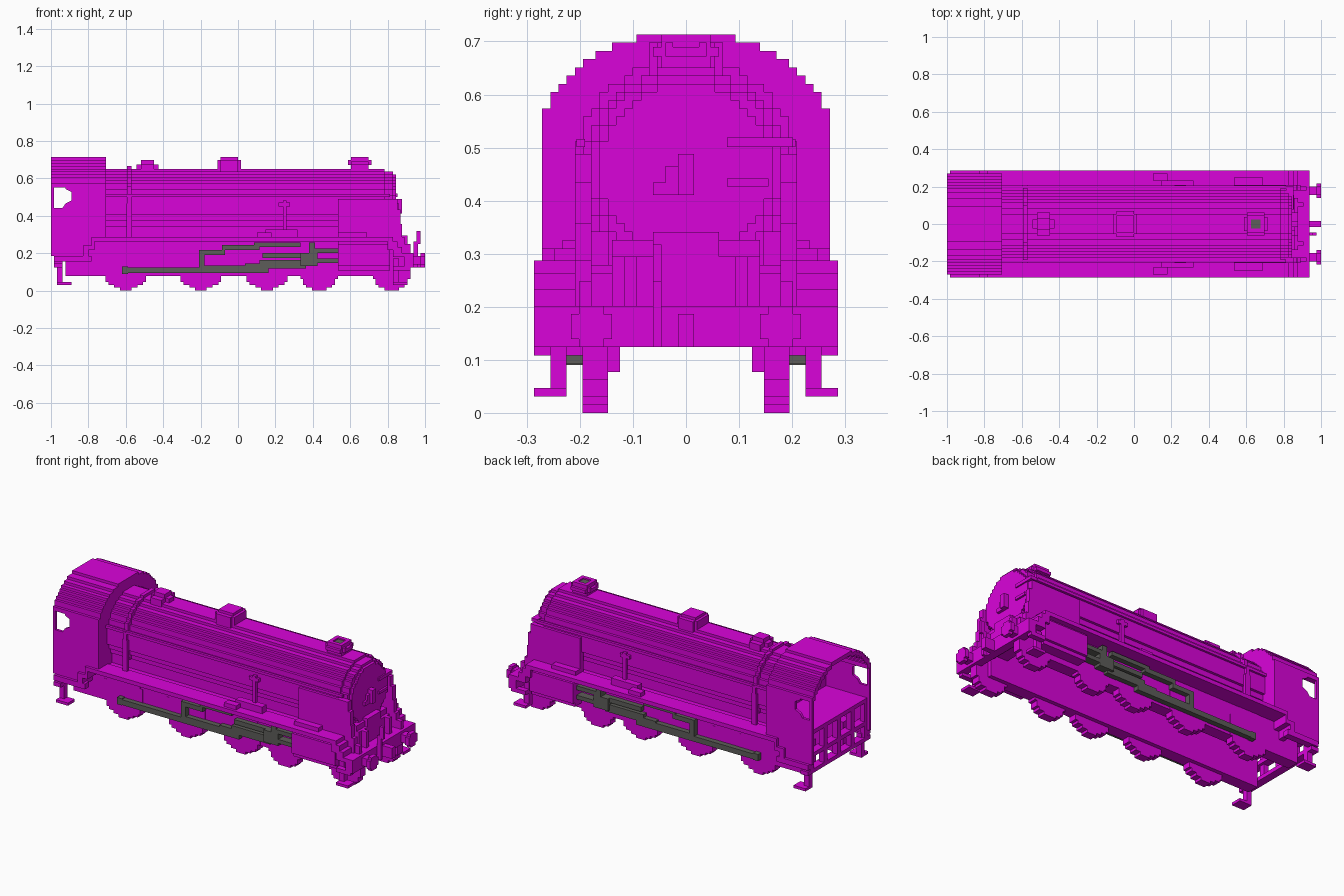
import bpy, bmesh
from math import sqrt, floor
from mathutils import Vector

cube = bpy.data.objects.get("Cube")
if cube:
    bpy.data.objects.remove(cube)

U = 2 / 129          # one block; x runs 0..129 along the engine


def material(name, colour):
    m = bpy.data.materials.new(name)
    m.use_nodes = True
    m.diffuse_color = colour
    m.node_tree.nodes["Principled BSDF"].inputs["Base Color"].default_value = colour
    return m


purple = material("purple paint", (0.7, 0.001, 0.7, 1))
grey = material("rod grey", (0.11, 0.11, 0.1, 1))


class Part:
    """Collects extruded outlines in block units, then becomes one object."""

    def __init__(self, name, mat=purple, mirror=False):
        self.name, self.mat, self.mirror = name, mat, mirror
        self.bm = bmesh.new()

    def extrude(self, pts, axis, lo, hi):
        def ring(d):
            spots = [(d, *p) if axis == "x" else (p[0], d, p[1]) for p in pts]
            return [self.bm.verts.new(Vector((x - 64.5, y, z)) * U) for x, y, z in spots]
        a, b = ring(lo), ring(hi)
        self.bm.faces.new(a)
        self.bm.faces.new(b[::-1])
        for i in range(len(pts)):
            self.bm.faces.new((a[i], a[i - 1], b[i - 1], b[i]))
        return self

    def box(self, x0, x1, y0, y1, z0, z1):
        return self.extrude([(x0, z0), (x1, z0), (x1, z1), (x0, z1)], "y", y0, y1)

    def done(self):
        if self.mirror:
            twin = bmesh.ops.duplicate(self.bm, geom=self.bm.faces[:])["geom"]
            for v in (g for g in twin if isinstance(g, bmesh.types.BMVert)):
                v.co.y = -v.co.y
        bmesh.ops.recalc_face_normals(self.bm, faces=self.bm.faces[:])
        me = bpy.data.meshes.new(self.name)
        self.bm.to_mesh(me)
        self.bm.free()
        me.materials.append(self.mat)
        bpy.context.collection.objects.link(bpy.data.objects.new(self.name, me))


def disc(r, c, cz):
    """Stepped circle outline."""
    right = []
    for k in range(int(2 * r)):
        dz = k + 0.5 - r
        half = max(floor(sqrt(r * r - dz * dz)) + (r % 1), 1)
        right += [(half, cz - r + k), (half, cz - r + k + 1)]
    return [(c + a, b) for a, b in right] + [(c - a, b) for a, b in reversed(right)]


def hoop(r, thick, cz, cut):
    """Stepped arch, open below the height cut."""
    out, ins = ([p for p in disc(q, 0, cz) if p[1] >= cut] for q in (r, r - thick))
    return out + ins[::-1]


# Boiler shell on side walls, its band and the smokebox front
Part("boiler").extrude(hoop(12.5, 1.5, 29.5, 22), "x", 18, 115).done()
Part("boiler_side_walls", mirror=True).box(18, 115, 8, 9.5, 13, 23).done()
Part("boiler_band").extrude(hoop(13.5, 2, 29.5, 22), "x", 26.3, 27.7).done()
Part("smokebox_ring").extrude(disc(11.5, 0, 29.5), "x", 114, 118).done()
Part("smokebox_door").extrude(disc(10.5, 0, 29.5), "x", 118, 119).done()
door = Part("door_fittings")
door.box(118.5, 121, -1, 1, 26.5, 31.5)
door.box(118.5, 120, -4, -1, 26.5, 28).box(118.5, 120, -2.5, -1, 28, 30)
door.box(118, 119.7, 5, 10, 27.5, 28.5).box(117, 119.5, 5, 13, 32.3, 33.5)
door.done()
Part("pipe_and_handrail", mirror=True).box(26, 28, 12.5, 13.5, 17, 30) \
    .box(19, 117, 12.3, 13.3, 32.3, 33.3).done()

# Chimney with a recessed opening, dome and safety valves
chimney = Part("chimney")
chimney.box(103.5, 109.5, -3, 3, 41, 44).box(102.5, 110.5, -2.5, 2.5, 43.3, 44.5)
chimney.box(103.5, 109.5, -4, 4, 43.3, 44.5)
for s in (-1, 1):
    chimney.box(103.5, 109.5, *sorted((1.6 * s, 3 * s)), 44.5, 46)
    chimney.box(*sorted((106.5 + 1.6 * s, 106.5 + 3 * s)), -1.6, 1.6, 44.5, 46)
    chimney.box(102.5, 110.5, *sorted((1.6 * s, 2.5 * s)), 44.5, 45)
chimney.done()
Part("chimney_opening", grey).box(104.9, 108.1, -1.6, 1.6, 44, 45.5).done()
dome = Part("dome")
dome.box(57.5, 65.5, -3.5, 3.5, 41, 45).box(58.5, 64.5, -4.5, 4.5, 41, 45)
dome.box(58.5, 64.5, -3, 3, 45, 46).done()
valves = Part("safety_valves")
valves.box(29.5, 37, -1.5, 1.5, 41, 43.5).box(31, 35.5, -4, 4, 41, 43.5)
valves.box(31, 35.5, -2, 2, 43.5, 45).done()

# Cab: front wall, arched roof, side walls with a rear notch and thin post
steps = [(17.5, 37), (16.5, 39), (15.5, 40), (14.5, 41), (13.5, 42),
         (12.5, 43), (11, 44), (9, 45), (6, 46)]
arch, base = [], 35.5
for half, top in steps:
    arch += [(half, base), (half, top)]
    base = top
outline = arch + [(-y, z) for y, z in reversed(arch)]
inner = [(y * 0.93, max(z - 1.5, 35.5)) for y, z in outline[2:-2]]
inner = [(16.3, 35.5)] + inner + [(-16.3, 35.5)]
Part("cab_roof").extrude(outline + inner[::-1], "x", 0, 19).done()
wall = [(17.5, 17)] + arch
wall += [(-y, z) for y, z in reversed(wall)]
Part("cab_front_wall").extrude(wall, "x", 18, 19).done()
side = Part("cab_sides", mirror=True)
side.extrude([(1, 10), (13, 10), (13, 14), (15, 17), (19, 18.5), (19, 36), (5, 36),
              (5, 35), (7, 34), (7, 31), (5, 30), (4, 28.5), (1, 28.5)], "y", 16.5, 17.5)
side.box(0, 1, 16.5, 17.5, 12, 36)
side.done()

# Raised cab floor and the open rear framework below it
Part("cab_floor").box(1, 18.5, -17, 17, 22.5, 24).done()
rear = Part("rear_framework")
rear.box(1, 4, -18.5, 18.5, 8, 9.5).box(1, 4, -17, 17, 14, 15.5)
for y in (-17, -9, -1, 7, 15):
    rear.box(1, 3, y, y + 2, 8, 23)
rear.done()
Part("cab_steps_plate", mirror=True).box(1, 14, 16, 18.5, 10, 12).done()

# Running boards, stepping down at both ends
board = [(11, 11), (13, 11), (13, 14), (15, 14), (15, 17), (116, 17), (116, 14), (118, 14),
         (118, 11.5), (123, 11.5), (123, 13), (121, 13), (121, 15), (119.5, 15),
         (119.5, 17), (118, 17), (118, 18.5), (14, 18.5), (14, 15.5), (11, 15.5)]
Part("running_boards", mirror=True).extrude(board, "y", 12, 18.5).done()
Part("deck_strips", mirror=True).box(14, 118, 8, 12.5, 15.5, 18).done()

# Smoke deflectors and small fittings on the boards
blade = [(99, 17), (118, 17), (118, 13), (122, 13), (122, 18.5), (121, 18.5), (121, 23),
         (120.5, 23), (120.5, 28), (119.5, 28), (119.5, 31.5), (99, 31.5)]
Part("smoke_deflectors", mirror=True).extrude(blade, "y", 11.5, 13.5).done()
fit = Part("board_fittings", mirror=True)
fit.box(71, 76, 15, 17.5, 18, 20).box(74, 85, 12.5, 15, 18, 21)
fit.box(80, 81.3, 12.4, 13.5, 20, 31).box(78.5, 82.5, 12.4, 13.5, 29, 30.3)
fit.box(99, 109, 13, 16, 18, 20)
fit.done()

# Frames, wheels and cylinders
Part("frames", mirror=True).box(5, 119, 8, 12.5, 5, 17).done()
wheels = Part("wheels", mirror=True)
for cx, r in ((25.8, 9), (51.7, 9), (74.5, 9), (92.5, 6.5), (117.5, 6.5)):
    wheels.extrude(disc(r, cx, r), "y", 9.5, 12.6)
wheels.done()
Part("cylinders", mirror=True).box(99, 117, 12, 16.5, 7, 17) \
    .box(99, 117, 16, 17.5, 8.5, 16).done()

# Rods, then the wider crosshead and slide bars
rods = Part("rods_and_valve_gear", grey, True)
for x0, x1, z0, z1 in ((25, 75, 6, 8), (24.5, 26.5, 5.8, 8.3), (51, 53, 7, 14),
                       (51, 60, 12.3, 14), (59, 72, 14, 15.7), (70, 86, 15, 16.5),
                       (53, 68, 7.6, 8.7), (67, 88, 7.6, 9.3), (72, 90, 8.7, 10.5),
                       (73, 90, 11.3, 13)):
    rods.box(x0, x1, 12.5, 14.5, z0, z1)
for x0, x1, z0, z1 in ((86, 92, 8.5, 13), (89, 91, 12, 16.5),
                       (90, 99, 13, 14.5), (90, 99, 9.5, 11)):
    rods.box(x0, x1, 12.5, 15.5, z0, z1)
rods.done()

# Front beam, buffers, coupling, hose and footplate details
beam = Part("front_beam")
beam.box(122, 125, -18.5, 18.5, 8, 13)
beam.box(118, 125, -18.5, 18.5, 11.5, 13)
beam.box(112, 121, -9, 9, 13, 19).box(114, 121, -4, 4, 18, 22)
beam.box(112, 120, -9, 9, 17, 21)
beam.done()
buffers = Part("buffers", mirror=True)
buffers.box(124, 128, 10, 13, 9, 12)
buffers.extrude(disc(2.5, 11.5, 10.5), "x", 127.5, 129)
buffers.box(120, 123, 6, 7.5, 13, 19).box(122, 124, 11.5, 13, 13, 16)
buffers.done()
Part("coupling_hook").box(124, 129, -1, 1, 8, 12).done()
hose = Part("brake_hose")
hose.box(125, 126.5, -4, -3, 8, 17).box(125, 127.5, -4, -3, 16, 17)
hose.box(126, 127.5, -4, -3, 16, 20.5).done()

# Footsteps at the four corners
foot = Part("footsteps", mirror=True)
for x in (2, 118):
    foot.box(x, x + 2, 14.5, 16.5, 2, 11).box(x, x + 5, 14.5, 18.5, 2, 3)
foot.box(118, 124, 16.5, 18.5, 7, 8.5)
foot.done()
